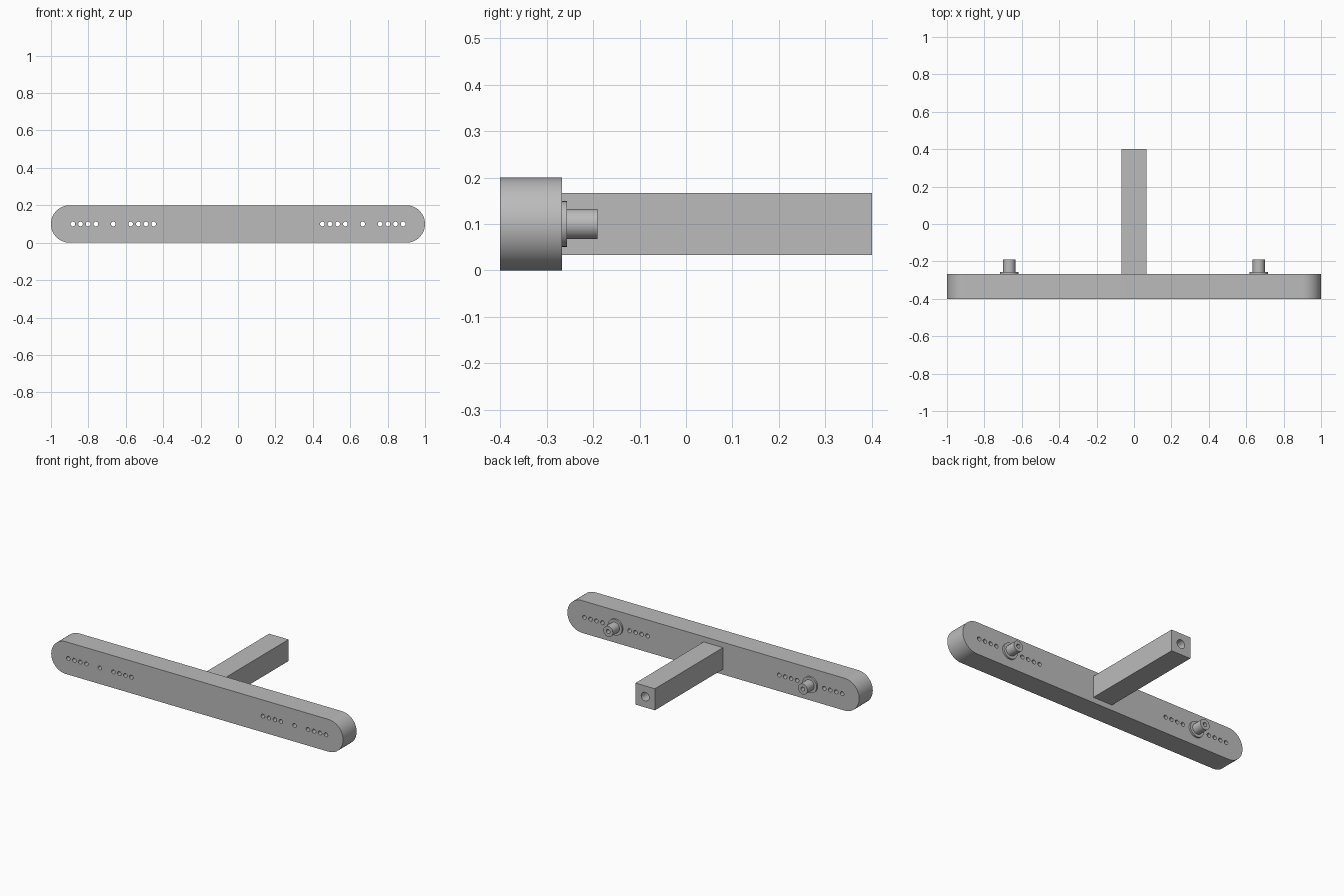
import bpy
import bmesh
import math
from mathutils import Matrix, Vector

cube = bpy.data.objects.get("Cube")
if cube:
    bpy.data.objects.remove(cube, do_unlink=True)

grey = bpy.data.materials.new("plain grey")
grey.use_nodes = True
colour = (0.5, 0.5, 0.5, 1)
grey.diffuse_color = colour
grey.node_tree.nodes["Principled BSDF"].inputs["Base Color"].default_value = colour

FRONT, BACK, END = -0.4, -0.267, 0.4   # bar front, bar back, stem end
MID = 0.1                              # height of the centre line
PEG_X = 0.667


def finish(name, bm):
    bmesh.ops.recalc_face_normals(bm, faces=bm.faces)
    mesh = bpy.data.meshes.new(name)
    bm.to_mesh(mesh)
    bm.free()
    mesh.materials.append(grey)
    obj = bpy.data.objects.new(name, mesh)
    bpy.context.collection.objects.link(obj)
    return obj


def add_cylinder(bm, x, radius, y0, y1, segments=32):
    turn = Matrix.Rotation(math.pi / 2, 4, "X")
    place = Matrix.Translation((x, (y0 + y1) / 2, MID))
    bmesh.ops.create_cone(bm, cap_ends=True, segments=segments, radius1=radius,
                          radius2=radius, depth=y1 - y0, matrix=place @ turn)


def extrude_outline(name, outline, y0, y1):
    bm = bmesh.new()
    face = bm.faces.new([bm.verts.new((x, y0, z)) for x, z in outline])
    new = bmesh.ops.extrude_face_region(bm, geom=[face])["geom"]
    verts = [v for v in new if isinstance(v, bmesh.types.BMVert)]
    bmesh.ops.translate(bm, verts=verts, vec=Vector((0, y1 - y0, 0)))
    return finish(name, bm)


def drill(obj, xs, radius, y0, y1):
    bm = bmesh.new()
    for x in xs:
        add_cylinder(bm, x, radius, y0, y1, 24)
    cutter = finish("hole_cutter", bm)
    cutter.hide_render = True
    mod = obj.modifiers.new("holes", "BOOLEAN")
    mod.operation = "DIFFERENCE"
    mod.solver = "EXACT"
    mod.object = cutter
    select(obj)
    bpy.ops.object.modifier_apply(modifier=mod.name)
    bpy.data.objects.remove(cutter, do_unlink=True)


def select(obj):
    bpy.ops.object.select_all(action="DESELECT")
    obj.select_set(True)
    bpy.context.view_layer.objects.active = obj


def smooth(obj):
    select(obj)
    bpy.ops.object.shade_smooth_by_angle(angle=math.radians(30))


# Round-ended crossbar
steps = 32
outline = []
for side in (1, -1):
    for i in range(steps + 1):
        a = math.pi * (i / steps - 0.5)
        outline.append((side * (0.9 + 0.1 * math.cos(a)), MID + side * 0.1 * math.sin(a)))
crossbar = extrude_outline("crossbar", outline, FRONT, BACK)

# Peg hole with four adjustment holes on each side of it
offsets = [0] + [s * (0.093 + 0.041 * i) for s in (1, -1) for i in range(4)]
drill(crossbar, [s * (PEG_X + o) for s in (1, -1) for o in offsets],
      0.0125, FRONT - 0.05, BACK + 0.05)
smooth(crossbar)

# Square stem with a blind hole in its end
h = 0.0667
stem = extrude_outline("stem", [(-h, MID - h), (h, MID - h), (h, MID + h), (-h, MID + h)],
                       BACK, END)
drill(stem, [0], 0.027, END - 0.3, END + 0.05)
smooth(stem)

# Collars and hollow pegs on the back of the bar
for side, x in (("left", PEG_X), ("right", -PEG_X)):
    for part, radius, y0, y1 in (("collar", 0.049, BACK, -0.256),
                                 ("peg", 0.0325, -0.256, -0.19)):
        bm = bmesh.new()
        add_cylinder(bm, x, radius, y0, y1, 48)
        obj = finish(f"{side}_{part}", bm)
        drill(obj, [x], 0.0125, y0 - 0.05, y1 + 0.05)
        smooth(obj)
